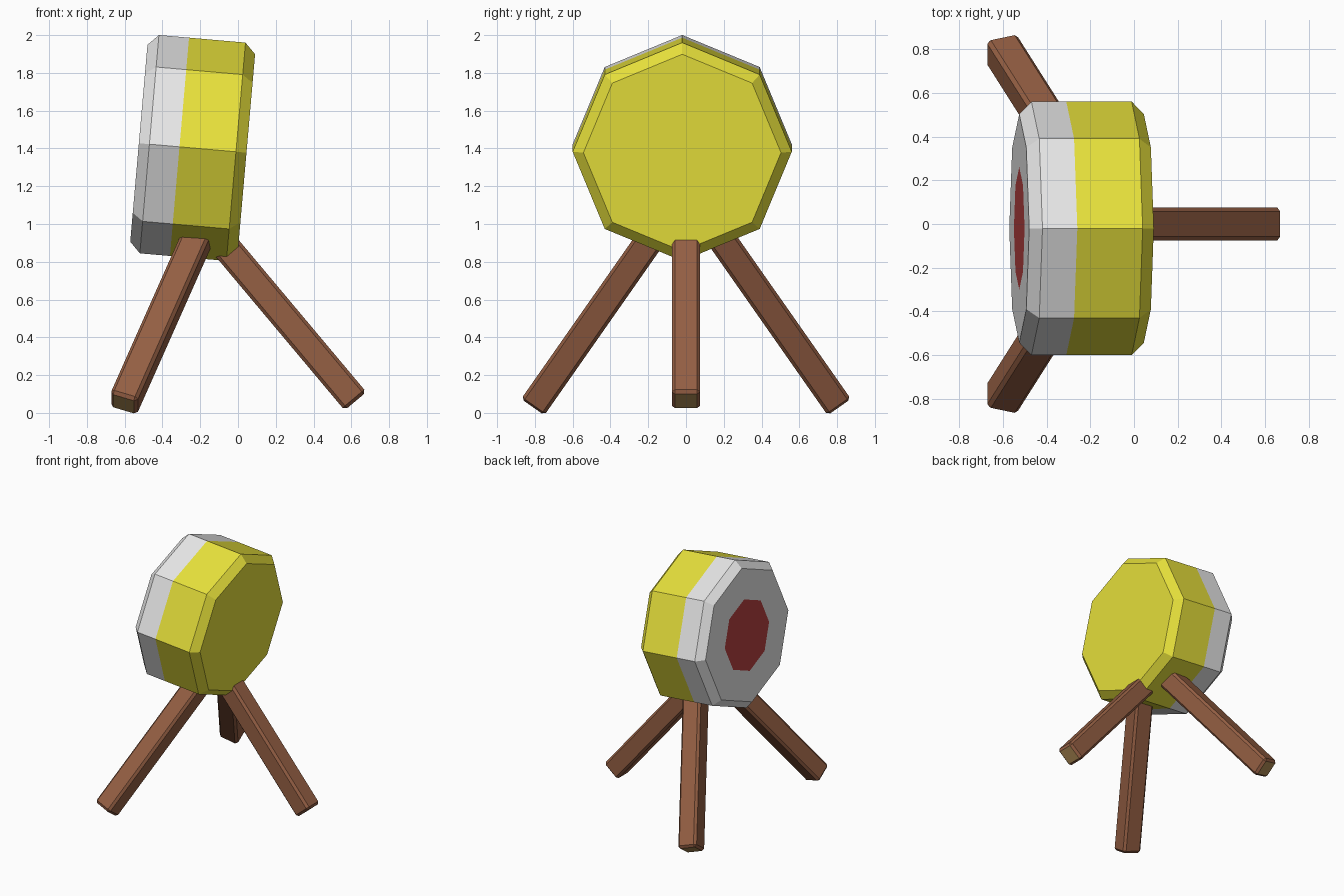
import bpy, bmesh, math
from mathutils import Matrix, Vector

if "Cube" in bpy.data.objects:
    bpy.data.objects.remove(bpy.data.objects["Cube"])


def material(name, rgb):
    m = bpy.data.materials.new(name)
    m.diffuse_color = (*rgb, 1)
    m.use_nodes = True
    m.node_tree.nodes["Principled BSDF"].inputs["Base Color"].default_value = m.diffuse_color
    return m


YELLOW = material("yellow", (0.82, 0.77, 0.045))
WHITE = material("light_grey", (0.8, 0.8, 0.8))
RED = material("dark_red", (0.48, 0.053, 0.053))
BROWN = material("brown_wood", (0.30, 0.115, 0.057))
END = material("cut_wood", (0.43, 0.26, 0.09))


def rot(deg, axis):
    return Matrix.Rotation(math.radians(deg), 4, axis)


def add_object(name, bm, mats, matrix):
    bmesh.ops.recalc_face_normals(bm, faces=bm.faces)
    mesh = bpy.data.meshes.new(name)
    bm.to_mesh(mesh)
    bm.free()
    for m in mats:
        mesh.materials.append(m)
    ob = bpy.data.objects.new(name, mesh)
    bpy.context.collection.objects.link(ob)
    ob.matrix_world = matrix
    return ob


# Octagonal body along x: (position, radius, material of the band that follows)
# 0 = yellow, 1 = light grey, 2 = red
rings = [(-0.286, 0.28, 1), (-0.286, 0.523, 1), (-0.23, 0.58, 1),
         (-0.07, 0.58, 0), (0.23, 0.58, 0), (0.286, 0.523, 0)]
bm = bmesh.new()
loops = []
for x, r, _ in rings:
    angles = [math.tau * i / 8 for i in range(8)]
    loops.append([bm.verts.new((x, r * math.sin(a), r * math.cos(a))) for a in angles])
for k in range(len(rings) - 1):
    for i in range(8):
        j = (i + 1) % 8
        f = bm.faces.new((loops[k][i], loops[k][j], loops[k + 1][j], loops[k + 1][i]))
        f.material_index = rings[k][2]
bm.faces.new(loops[0]).material_index = 2      # red centre of the back disc
bm.faces.new(loops[-1]).material_index = 0     # yellow front disc
add_object("drum_body", bm, (YELLOW, WHITE, RED),
           Matrix.Translation((-0.24, -0.02, 1.4025)) @ rot(5, 'Y'))


# Square chamfered legs, each running up from its foot into the body
def leg(name, foot, rotation, width=0.15, length=1.2):
    bm = bmesh.new()
    bmesh.ops.create_cube(bm, size=1)
    bmesh.ops.scale(bm, vec=(width, width, length), verts=bm.verts)
    bmesh.ops.translate(bm, vec=(0, 0, length / 2), verts=bm.verts)
    bmesh.ops.bevel(bm, geom=bm.edges[:], offset=0.017, segments=1, affect='EDGES')
    bm.normal_update()
    for f in bm.faces:
        f.material_index = 1 if f.normal.z < -0.99 else 0
    add_object(name, bm, (BROWN, END), Matrix.Translation(Vector(foot)) @ rotation)


leg("right_leg", (0.622, 0, 0.062), rot(-40, 'Y'))
for name, s in (("front_leg", -1), ("back_leg", 1)):
    leg(name, (-0.606, s * 0.80, 0.047), rot(s * 35, 'X') @ rot(20, 'Y'))
